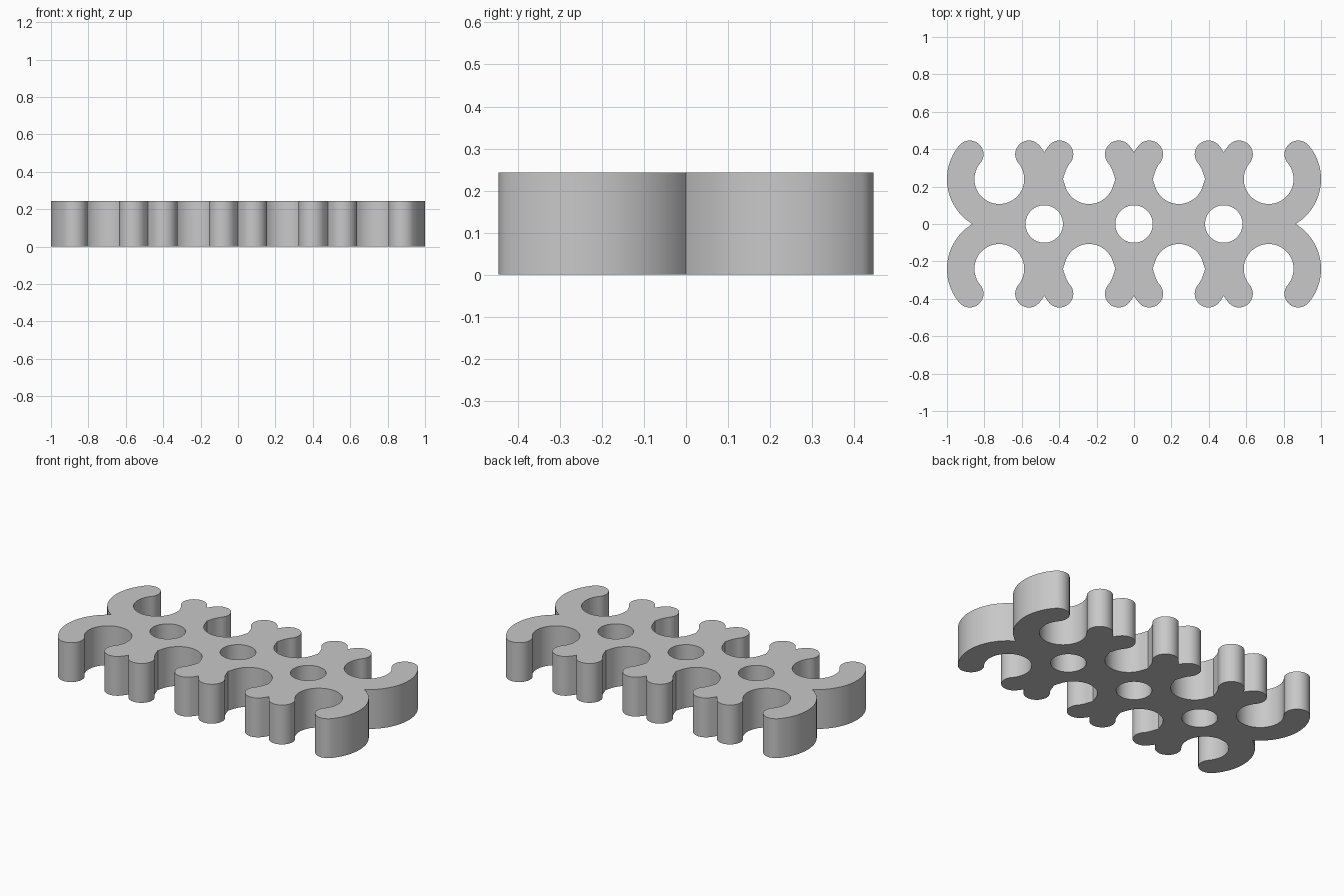
import bpy, bmesh
from math import cos, sin, radians, degrees, atan2, sqrt

cube = bpy.data.objects.get("Cube")
if cube:
    bpy.data.objects.remove(cube, do_unlink=True)

PITCH, HALF = 0.48, 0.24        # socket spacing and half of it
OUTER, INNER = 0.28, 0.133      # clip ring radii
HEIGHT, HOLE = 0.243, 0.10
MOUTH = 40                      # angle at which the clip jaws end
MID, TIP = (OUTER + INNER) / 2, (OUTER - INNER) / 2
CROSS = degrees(atan2(HALF, sqrt(OUTER ** 2 - HALF ** 2)))  # where rings meet


def arc(cx, cy, r, start, end, step=4):
    n = max(2, round(abs(end - start) / step))
    angles = [radians(start + (end - start) * i / n) for i in range(n + 1)]
    return [(cx + r * cos(a), cy + r * sin(a)) for a in angles]


def jaw_tip(cx, side, start, end):
    a = radians(90 + side * (90 - MOUTH))
    return arc(cx + MID * cos(a), HALF + MID * sin(a), TIP, start, end)


def clip(cx, first, last):
    """Outline of one snap clip, from its left to its right neighbour."""
    left = 180 + CROSS if first else 90 + CROSS - (2 * CROSS - 90) + CROSS - 90 + 90 - CROSS
    if not first:
        left = 180 - (90 - CROSS)
    right = -CROSS if last else 90 - CROSS
    pts = arc(cx, HALF, OUTER, left, 180 - MOUTH)
    pts += jaw_tip(cx, 1, 180 - MOUTH, -MOUTH)
    if first or last:
        pts += arc(cx, HALF, INNER, 180 - MOUTH, 360 + MOUTH)
    else:
        # middle sockets have a slight crease on each side
        pts += arc(cx, HALF, INNER, 180 - MOUTH, 162) + [(cx - 0.14, HALF)]
        pts += arc(cx, HALF, INNER, 198, 342) + [(cx + 0.14, HALF)]
        pts += arc(cx, HALF, INNER, 378, 360 + MOUTH)
    pts += jaw_tip(cx, -1, 180 + MOUTH, MOUTH)
    return pts + arc(cx, HALF, OUTER, MOUTH, right)


# Back row of four clips, then the same row turned half way round
row = []
for i in range(4):
    row += clip((i - 1.5) * PITCH, i == 0, i == 3)
outline = row + [(-x, -y) for x, y in row]
loops = [outline] + [arc(i * PITCH, 0, HOLE, 0, 360) for i in (-1, 0, 1)]

# Fill the flat plate with its three holes and extrude it
bm = bmesh.new()
for loop in loops:
    clean = []
    for p in loop:
        if all(sqrt((p[0] - q[0]) ** 2 + (p[1] - q[1]) ** 2) > 1e-4
               for q in clean[-1:] + clean[:1]):
            clean.append(p)
    verts = [bm.verts.new((x, y, 0)) for x, y in clean]
    for a, b in zip(verts, verts[1:] + verts[:1]):
        bm.edges.new((a, b))
bmesh.ops.triangle_fill(bm, use_beauty=True, use_dissolve=False, edges=bm.edges[:])
top = bmesh.ops.extrude_face_region(bm, geom=bm.faces[:], use_keep_orig=True)
bmesh.ops.translate(bm, vec=(0, 0, HEIGHT),
                    verts=[g for g in top["geom"] if isinstance(g, bmesh.types.BMVert)])
bmesh.ops.recalc_face_normals(bm, faces=bm.faces[:])

mesh = bpy.data.meshes.new("clip_plate")
bm.to_mesh(mesh)
bm.free()
plate = bpy.data.objects.new("clip_plate", mesh)
bpy.context.collection.objects.link(plate)

grey = bpy.data.materials.new("light_grey")
grey.use_nodes = True
colour = (0.58, 0.58, 0.58, 1)
grey.diffuse_color = colour
grey.node_tree.nodes["Principled BSDF"].inputs["Base Color"].default_value = colour
mesh.materials.append(grey)

bpy.ops.object.select_all(action="DESELECT")
plate.select_set(True)
bpy.context.view_layer.objects.active = plate
bpy.ops.object.shade_smooth_by_angle(angle=radians(30))
